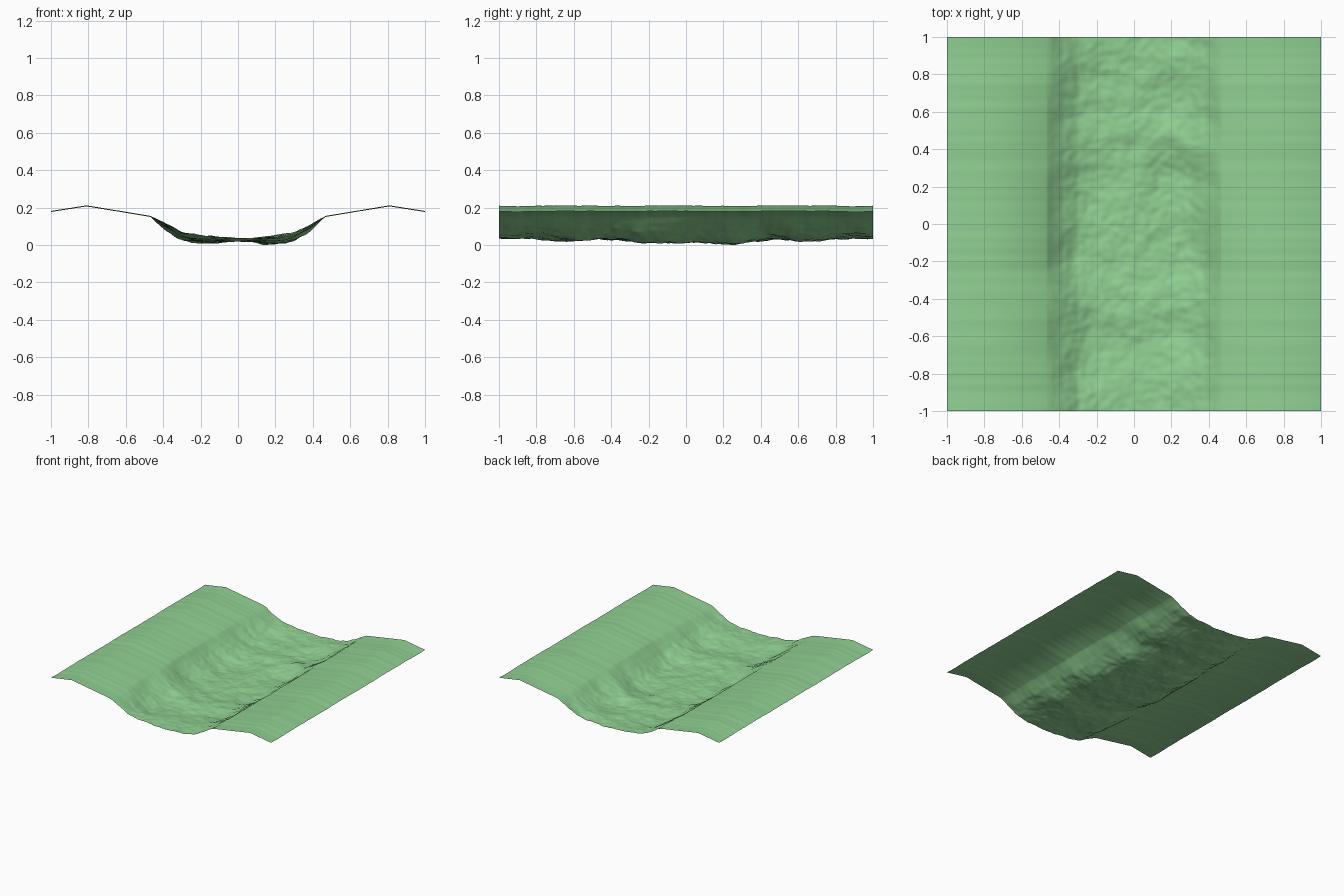
import bpy, bmesh
from mathutils import Vector, noise

if "Cube" in bpy.data.objects:
    bpy.data.objects.remove(bpy.data.objects["Cube"])

# Cross-sections of half the valley (distance from the centre line -> height)
BANK = [(0.47, 0.163), (0.81, 0.219), (1.0, 0.189)]
DEEP = [(0, 0.026), (0.1, 0.019), (0.2, 0.014), (0.25, 0.015), (0.3, 0.031),
        (0.38, 0.075), (0.43, 0.12), (0.47, 0.163)]
SHALLOW = [(0, 0.05), (0.1, 0.058), (0.2, 0.07), (0.3, 0.092),
           (0.38, 0.128), (0.44, 0.156), (0.47, 0.163)]
# How shallow the bed is along its length (distance from the middle -> blend)
ALONG = [(0, 0.12), (0.27, 0.12), (0.34, 0.35), (0.45, 0.6), (0.6, 0.4),
         (0.72, 0.5), (0.8, 0.6), (0.9, 0.72), (1.3, 0.9)]


def lerp(points, v):
    for (a, p), (b, q) in zip(points, points[1:]):
        if v <= b:
            return p + (q - p) * (v - a) / (b - a)
    return points[-1][1]


def height(x, y):
    ax = abs(x)
    # gentle ripples that run straight across the banks
    ripple = 0.004 * noise.noise(Vector((3.1, y * 5, 0))) + 0.0025 * noise.noise(Vector((7.7, y * 22, 0)))
    if ax >= 0.47:
        return lerp(BANK, ax) + ripple
    # arched steps across the bed, roughened with noise
    bend = abs(y) + 0.5 * (ax * ax - 0.05)
    deep, shallow = lerp(DEEP, ax), lerp(SHALLOW, ax)
    t = lerp(ALONG, max(0, bend)) + 0.3 * noise.noise(Vector((x * 5, y * 5, 2.5)))
    fade = min(1, (0.47 - ax) / 0.12)
    rough = 0.008 * noise.noise(Vector((x * 11, y * 11, 5))) + 0.004 * noise.noise(Vector((x * 26, y * 26, 9)))
    z = deep + (shallow - deep) * min(1, max(0, t)) + rough * fade
    return max(0.004, z) + ripple * (1 - fade)


# Terrain sheet: wide bank strips, fine grid in the bed
bed = [-0.47 + 0.94 * i / 94 for i in range(95)]
xs = [-1, -0.81] + bed + [0.81, 1]
ys = [-1 + 2 * j / 200 for j in range(201)]
bm = bmesh.new()
grid = [[bm.verts.new((x, y, height(round(x, 5), y))) for x in xs] for y in ys]
low = min(v.co.z for v in bm.verts)
for v in bm.verts:
    v.co.z -= low
for r0, r1 in zip(grid, grid[1:]):
    for i in range(len(xs) - 1):
        bm.faces.new((r0[i], r0[i + 1], r1[i + 1], r1[i])).smooth = True

mesh = bpy.data.meshes.new("valley_terrain")
bm.to_mesh(mesh)
bm.free()
terrain = bpy.data.objects.new("valley_terrain", mesh)
bpy.context.collection.objects.link(terrain)

# Grass colour
grass = bpy.data.materials.new("grass")
grass.diffuse_color = (0.28, 0.63, 0.29, 1)
grass.use_nodes = True
grass.node_tree.nodes["Principled BSDF"].inputs["Base Color"].default_value = grass.diffuse_color
mesh.materials.append(grass)
